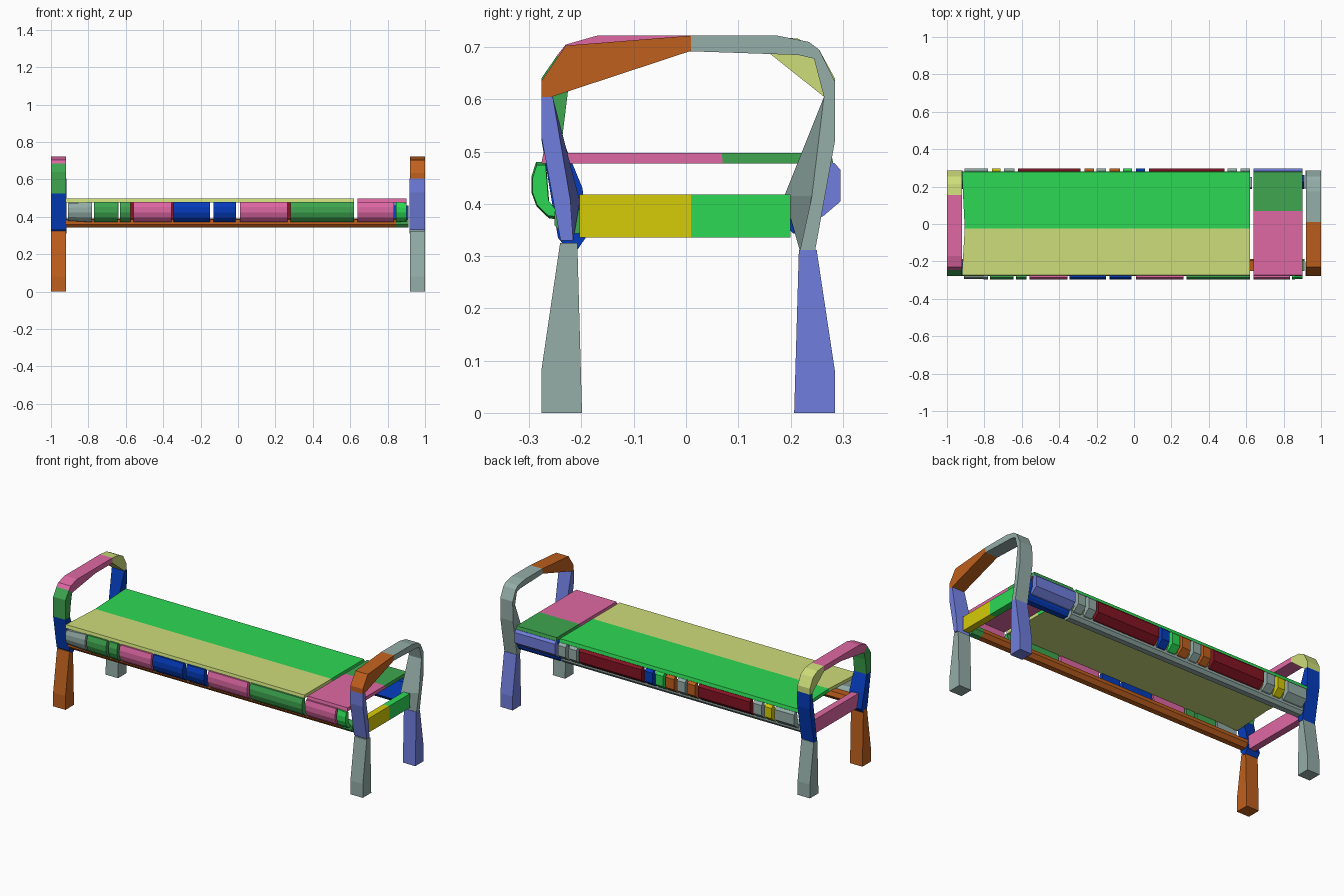
import bpy, bmesh

cube = bpy.data.objects.get("Cube")
if cube:
    bpy.data.objects.remove(cube)


# Flat colours, given as sRGB bytes and stored as linear values
def linear(c):
    c /= 255
    return c / 12.92 if c <= 0.04045 else ((c + 0.055) / 1.055) ** 2.4


PALETTE = {
    "grey": (149, 174, 168), "orange": (192, 96, 30), "blue": (5, 60, 188),
    "green": (62, 166, 80), "lime": (44, 217, 84), "pink": (223, 104, 164),
    "yellow": (214, 203, 8), "khaki": (206, 221, 122),
    "periwinkle": (112, 126, 221), "maroon": (132, 20, 34),
}
MATS = {}
for key, rgb in PALETTE.items():
    mat = bpy.data.materials.new(key)
    mat.use_nodes = True
    col = tuple(linear(c) for c in rgb) + (1.0,)
    mat.diffuse_color = col
    mat.node_tree.nodes["Principled BSDF"].inputs["Base Color"].default_value = col
    MATS[key] = mat


def loft(name, ring_a, ring_b, color, under=None):
    """Solid between two matching rings of 3D points; under colours its bottom."""
    bm = bmesh.new()
    a = [bm.verts.new(p) for p in ring_a]
    b = [bm.verts.new(p) for p in ring_b]
    bm.faces.new(a)
    bm.faces.new(b[::-1])
    for i in range(len(a)):
        j = (i + 1) % len(a)
        bm.faces.new((a[j], a[i], b[i], b[j]))
    bmesh.ops.recalc_face_normals(bm, faces=bm.faces)
    mesh = bpy.data.meshes.new(name)
    mesh.materials.append(MATS[color])
    if under:
        mesh.materials.append(MATS[under])
        for f in bm.faces:
            f.material_index = int(f.normal.z < -0.5)
    bm.to_mesh(mesh)
    bm.free()
    obj = bpy.data.objects.new(name, mesh)
    bpy.context.collection.objects.link(obj)
    return obj


def prism_x(name, pts, x0, x1, color, pts1=None, scale0=1.0, scale1=1.0):
    """Extrude a (y, z) section along x, optionally changing it at the ends."""
    def ring(section, x, s):
        cy = sum(p[0] for p in section) / len(section)
        cz = sum(p[1] for p in section) / len(section)
        return [(x, cy + (y - cy) * s, cz + (z - cz) * s) for y, z in section]
    return loft(name, ring(pts, x0, scale0), ring(pts1 or pts, x1, scale1), color)


def flip(pts):
    return [(-y, z) for y, z in pts]


# Leg and post sections
BACK_LEG = [(0.207, 0), (0.285, 0), (0.285, 0.08), (0.25, 0.312), (0.216, 0.312)]
FRONT_LEG = [(-0.199, 0), (-0.277, 0), (-0.277, 0.08), (-0.241, 0.325), (-0.208, 0.325)]
BACK_POST = [(0.218, 0.31), (0.247, 0.31), (0.285, 0.52), (0.285, 0.605), (0.264, 0.605)]
FRONT_POST = [(-0.216, 0.33), (-0.24, 0.33), (-0.277, 0.53), (-0.277, 0.605), (-0.255, 0.605)]
LOW_POST = [(-0.19, 0.338), (-0.208, 0.312), (-0.226, 0.312), (-0.245, 0.335), (-0.277, 0.525),
            (-0.237, 0.525)]


def post(name, pts, knee_in, knee_out, side, color):
    """Post whose knee bulges inwards on the face nearest the bed."""
    prism_x(name, pts + [knee_in], side * 0.918, side, color, pts + [knee_out])


# End frame at +x
prism_x("front_leg_a", FRONT_LEG, 0.92, 1, "grey")
prism_x("back_leg_a", BACK_LEG, 0.92, 1, "periwinkle")
post("front_post_a", FRONT_POST, (-0.203, 0.405), (-0.221, 0.405), 1, "periwinkle")
post("back_post_a", BACK_POST, (0.188, 0.415), (0.241, 0.415), 1, "grey")
prism_x("front_arch_a", [(-0.277, 0.605), (-0.277, 0.635), (-0.23, 0.703), (0.01, 0.722),
                         (0.01, 0.693), (-0.257, 0.605)], 0.92, 1, "orange")
prism_x("back_arch_a", [(0.285, 0.605), (0.285, 0.635), (0.255, 0.695), (0.235, 0.71),
                        (0.175, 0.722), (0.01, 0.722), (0.01, 0.692), (0.215, 0.685),
                        (0.245, 0.678), (0.264, 0.605)], 0.92, 1, "grey")

# End frame at -x
prism_x("front_leg_b", FRONT_LEG, -1, -0.92, "orange")
prism_x("back_leg_b", BACK_LEG, -1, -0.92, "grey")
post("front_post_b", LOW_POST, (-0.198, 0.43), (-0.215, 0.43), -1, "blue")
post("back_post_b", BACK_POST, (0.188, 0.415), (0.235, 0.415), -1, "blue")
prism_x("front_upper_post_b", [(-0.237, 0.525), (-0.277, 0.525), (-0.277, 0.64),
                               (-0.246, 0.685), (-0.215, 0.66), (-0.226, 0.615)],
        -1, -0.92, "green")
prism_x("front_arch_b", [(-0.246, 0.685), (-0.23, 0.705), (-0.17, 0.722), (0.155, 0.722),
                         (0.155, 0.692), (0, 0.692), (-0.215, 0.66)], -1, -0.92, "pink")
prism_x("back_arch_b", [(0.155, 0.722), (0.215, 0.716), (0.255, 0.695), (0.285, 0.64),
                        (0.285, 0.605), (0.264, 0.605), (0.155, 0.692)],
        -1, -0.92, "khaki")


# Cross rails between the posts
def cross_rail(name, x0, x1, y0, y1, color):
    prism_x(name, [(y0, 0.336), (y1, 0.336), (y1, 0.418), (y0, 0.418)], x0, x1, color)


cross_rail("cross_rail_a_front", 0.93, 0.97, -0.204, 0.01, "yellow")
cross_rail("cross_rail_a_back", 0.93, 0.97, 0.01, 0.2, "lime")
cross_rail("cross_rail_b", -0.97, -0.93, -0.204, 0.2, "pink")

# Long rails under the sides
RAIL = [(0.187, 0.365), (0.205, 0.343), (0.237, 0.343), (0.252, 0.36), (0.252, 0.385),
        (0.195, 0.39)]
TALL_RAIL = [(0.187, 0.365), (0.205, 0.343), (0.237, 0.343), (0.25, 0.36), (0.262, 0.46),
             (0.225, 0.46)]
prism_x("front_long_rail", flip(RAIL), -0.92, 0.845, "orange")
prism_x("front_rail_end", flip(RAIL), 0.845, 0.912, "green")
prism_x("back_long_rail", RAIL, -0.92, 0.63, "grey")
prism_x("back_short_rail", TALL_RAIL, 0.645, 0.912, "blue")

# Rows of thin curved side blocks: start x, end x, colour
FRONT_BLOCK = flip([(0.235, 0.37), (0.262, 0.372), (0.286, 0.395), (0.296, 0.422),
                    (0.296, 0.452), (0.287, 0.48), (0.268, 0.48), (0.262, 0.405)])
BACK_BLOCK = [(0.235, 0.37), (0.262, 0.376), (0.296, 0.405), (0.296, 0.465),
              (0.284, 0.478), (0.268, 0.478), (0.262, 0.405)]
FRONT_ROW = [
    (-0.91, -0.78, "grey"), (-0.77, -0.645, "green"), (-0.63, -0.575, "green"),
    (-0.56, -0.355, "pink"), (-0.345, -0.15, "blue"), (-0.13, -0.013, "blue"),
    (0.01, 0.265, "pink"), (0.28, 0.62, "green"), (0.64, 0.835, "pink"), (0.845, 0.9, "lime"),
]
BACK_ROW = [
    (-0.905, -0.78, "grey"), (-0.76, -0.715, "yellow"), (-0.695, -0.64, "grey"),
    (-0.62, -0.285, "maroon"), (-0.265, -0.215, "orange"), (-0.2, -0.15, "grey"),
    (-0.13, -0.075, "orange"), (-0.06, -0.01, "lime"), (0.01, 0.06, "blue"),
    (0.08, 0.485, "maroon"), (0.5, 0.55, "grey"), (0.57, 0.62, "grey"),
    (0.64, 0.9, "periwinkle"),
]
for row, section, label in ((FRONT_ROW, FRONT_BLOCK, "front"), (BACK_ROW, BACK_BLOCK, "back")):
    for i, (x0, x1, color) in enumerate(row):
        # The outermost front blocks taper towards the posts
        s0 = 0.85 if label == "front" and i == 0 else 1.0
        s1 = 0.9 if label == "front" and i == len(row) - 1 else 1.0
        prism_x(f"{label}_block_{i + 1}", section, x0, x1, color, scale0=s0, scale1=s1)


# Bed boards, each split lengthways into two colours
def board(name, outline, color, under=None):
    loft(name, [(x, y, 0.477) for x, y in outline],
         [(x, y * 0.985, 0.497) for x, y in outline], color, under)


board("main_board_front", [(-0.92, -0.277), (0.62, -0.277), (0.62, -0.025), (-0.905, -0.025)], "khaki")
board("main_board_back", [(-0.905, -0.025), (0.62, -0.025), (0.62, 0.282), (-0.92, 0.282)],
      "lime", "khaki")
board("head_board_front", [(0.64, -0.277), (0.9, -0.277), (0.9, 0.07), (0.64, 0.07)], "pink")
board("head_board_back", [(0.64, 0.07), (0.9, 0.07), (0.9, 0.282), (0.64, 0.282)], "green", "pink")
